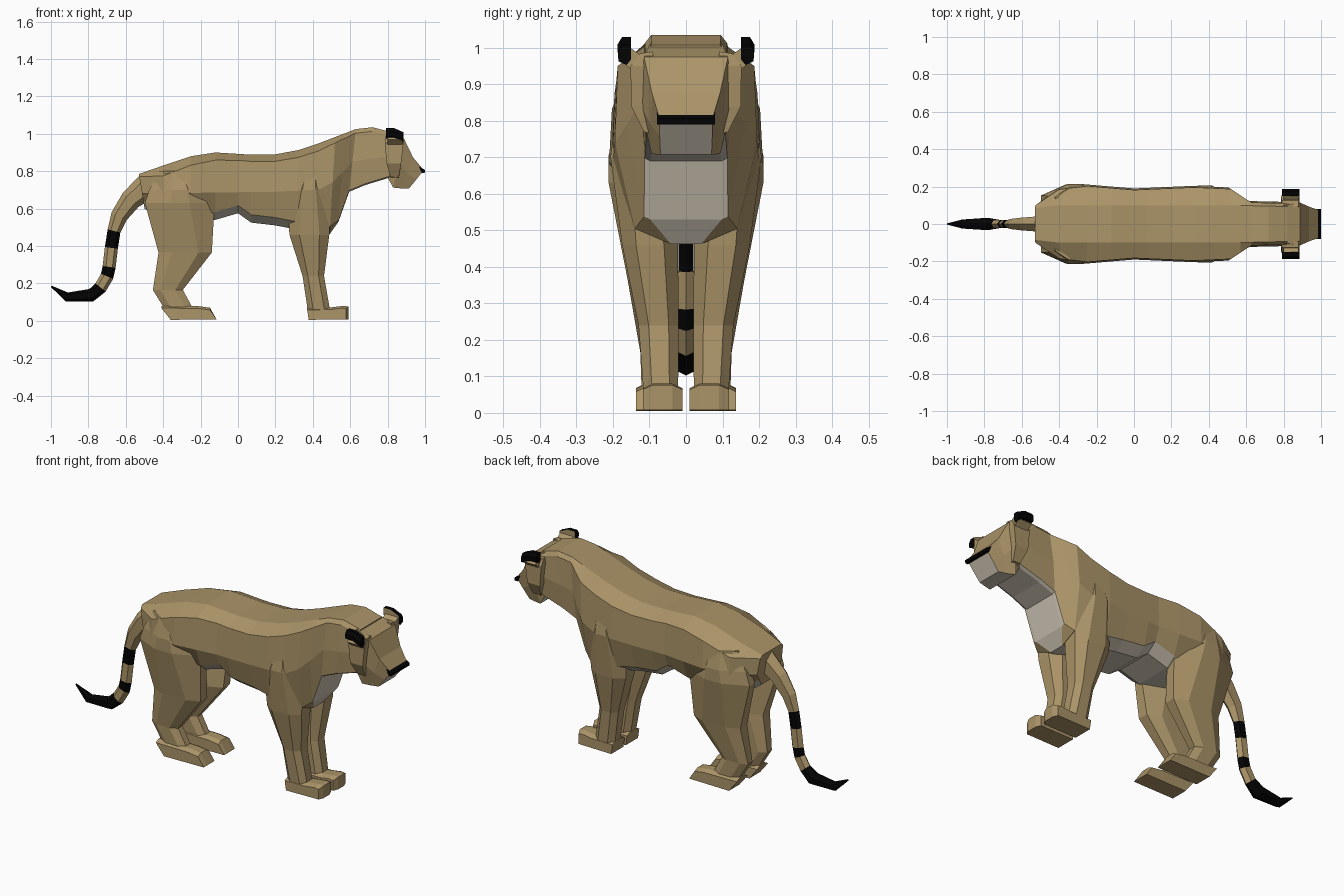
import bpy, bmesh, math
from mathutils import Vector

if "Cube" in bpy.data.objects:
    bpy.data.objects.remove(bpy.data.objects["Cube"])


def material(name, rgb):
    m = bpy.data.materials.new(name)
    m.diffuse_color = (*rgb, 1)
    m.use_nodes = True
    m.node_tree.nodes["Principled BSDF"].inputs["Base Color"].default_value = m.diffuse_color
    return m


MATS = [material("tan_fur", (0.405, 0.295, 0.138)),
        material("pale_fur", (0.60, 0.54, 0.44)),
        material("black_fur", (0.001, 0.001, 0.001))]
TAN, PALE, BLACK = 0, 1, 2


def loft(name, rings, rule=lambda band, side: TAN, caps=(TAN, TAN), mirror=False):
    """Skin a row of equal rings; rule picks the colour of each face."""
    bm = bmesh.new()
    vs = [[bm.verts.new(p) for p in r] for r in rings]
    n = len(rings[0])
    for i in range(len(rings) - 1):
        for j in range(n):
            k = (j + 1) % n
            f = bm.faces.new((vs[i][j], vs[i][k], vs[i + 1][k], vs[i + 1][j]))
            f.material_index = rule(i, j)
    for ring, c in ((vs[0], caps[0]), (vs[-1], caps[1])):
        bm.faces.new(ring).material_index = c
    bmesh.ops.recalc_face_normals(bm, faces=bm.faces[:])
    me = bpy.data.meshes.new(name)
    bm.to_mesh(me)
    bm.free()
    for m in MATS:
        me.materials.append(m)
    ob = bpy.data.objects.new(name, me)
    bpy.context.collection.objects.link(ob)
    if mirror:
        mod = ob.modifiers.new("mirror", 'MIRROR')
        mod.use_axis = (False, True, False)
    return ob


def curve(*keys):
    """Piecewise straight curve through (position, value) keys."""
    def at(x):
        for (x0, v0), (x1, v1) in zip(keys, keys[1:]):
            if x <= x1:
                return v0 + (v1 - v0) * (x - x0) / (x1 - x0)
        return keys[-1][1]
    return at


def symmetric(half):
    """Close a half ring (top to bottom) by mirroring it across y = 0."""
    return half + [(x, -y, z) for x, y, z in reversed(half)]


def octagon(z, x0, x1, y0, y1, c=0.25):
    """Level chamfered rectangle, used for the legs."""
    a, b = (x1 - x0) * c, (y1 - y0) * c
    return [(x0 + a, y0, z), (x1 - a, y0, z), (x1, y0 + b, z), (x1, y1 - b, z),
            (x1 - a, y1, z), (x0 + a, y1, z), (x0, y1 - b, z), (x0, y0 + b, z)]


# Body and neck: outline curves sampled along the spine
back = curve((-.53, .785), (-.4, .83), (-.25, .88), (-.12, .9), (.07, .888), (.2, .89),
             (.32, .912), (.43, .948), (.63, 1.025), (.72, 1.035), (.82, 1.008))
drop = curve((-.53, .015), (-.4, .055), (0, .035), (.43, .04), (.63, .022), (.82, .022))
width = curve((-.53, .1), (-.4, .185), (-.25, .203), (0, .182), (.32, .196), (.52, .187),
              (.63, .115), (.82, .11))
flank = curve((-.53, .68), (.2, .69), (.43, .70), (.52, .74), (.63, .85), (.82, .88))
belly = curve((-.53, .60), (-.4, .53), (-.12, .54), (0, .575), (.07, .525), (.2, .51),
              (.43, .465), (.52, .463), (.57, .53), (.63, .69), (.82, .765))
belly_width = curve((-.53, .08), (-.25, .13), (-.12, .16), (.2, .16), (.32, .167), (.43, .155),
                    (.52, .14), (.57, .115), (.82, .108))
slant = curve((-.53, .03), (-.4, 0), (.43, 0), (.52, -.03), (.72, -.04), (.82, -.01))

body_rings = []
for x in (-.53, -.4, -.25, -.12, 0, .07, .2, .32, .43, .52, .57, .63, .72, .82):
    top, low, w, wb = back(x), belly(x), width(x), belly_width(x)
    lift = .042 if x < .55 else .008
    inner = .3 if .4 < x < .55 else .65 if x < .55 else .85
    half = [(min(.1, w * .85), top), (w, top - drop(x)), (w + .008, flank(x)),
            (wb, low + lift), (wb * inner, low)]
    body_rings.append(symmetric(
        [(x + slant(x) * (top - z) / (top - low), y, z) for y, z in half]))
loft("body", body_rings,
     lambda i, j: PALE if j == 4 or (j in (3, 5) and i not in (7, 8, 9)) else TAN)

# Head: upper and lower (x, half width, z) of each section, pale muzzle front and jaw
rings = []
for top, bot, bulge in (((.80, .10, 1.01), (.80, .095, .765), .012),
                        ((.887, .115, .975), (.83, .095, .712), .01),
                        ((.935, .093, .875), (.87, .082, .708), .004),
                        ((.993, .072, .805), (.915, .07, .708), 0)):
    mid = (Vector(top) + Vector(bot)) / 2
    mid.y = max(top[1], bot[1]) + bulge
    rings.append(symmetric([top, tuple(mid), bot]))
loft("head", rings, lambda i, j: PALE if j == 2 else TAN, (TAN, PALE))

# Nose bar
loft("nose", [[(.965, y, .828), (.982, y, .79), (.998, y, .79), (1.0, y, .806)]
              for y in (-.08, .08)], lambda i, j: BLACK, (BLACK, BLACK))


def slab(x0, x1, y0, y1, z0, z1):
    """Four-sided ring with its inner edge at z0 and outer edge at z1."""
    return [(x0, y0, z0), (x1, y0, z0), (x1, y1, z1), (x0, y1, z1)]


# Cheek ruffs and ears
loft("cheek", [slab(.815, .86, .08, .115, .76, .77),
               slab(.795, .872, .09, .15, .84, .84),
               slab(.785, .885, .09, .152, .95, .95),
               slab(.79, .88, .09, .125, .99, .985)], mirror=True)
loft("ear", [slab(.80, .88, .11, .15, .97, .94),
             slab(.80, .88, .152, .182, 1.0, .968)], mirror=True)


def ear_ring(x, dz):
    return [(x, y, z + dz) for y, z in
            ((.151, .99), (.151, 1.03), (.175, 1.03), (.187, 1.01), (.185, .985), (.163, .975))]


# Black ear tips, tan on the inner side
loft("ear_tip", [ear_ring(.79, 0), ear_ring(.835, 0), ear_ring(.885, -.022)],
     lambda i, j: TAN if j == 0 else BLACK, (BLACK, BLACK), True)

# Legs: height, x range, y range, chamfer; the tops sink into the body
loft("front_leg", [octagon(*r) for r in (
    (.82, .32, .46, .06, .19, .35), (.70, .26, .50, .05, .207, .35),
    (.46, .275, .488, .022, .175), (.24, .345, .46, .02, .13),
    (.01, .38, .50, .022, .113))], mirror=True)
loft("hind_leg", [octagon(*r) for r in (
    (.80, -.42, -.22, .06, .19, .35), (.70, -.475, -.15, .05, .213, .38),
    (.63, -.498, -.125, .045, .212, .36), (.365, -.425, -.14, .04, .16),
    (.165, -.455, -.295, .045, .125), (.01, -.36, -.21, .05, .12))], mirror=True)


def foot(name, profile, y0, y1):
    """Extrude a side profile across the foot, with slightly tucked edges."""
    rings = []
    for t, tuck in ((0, .012), (.25, 0), (.75, 0), (1, .012)):
        rings.append([(x - tuck * (x > 0.55), y0 + (y1 - y0) * t, z - tuck * (z > .03))
                      for x, z in profile])
    loft(name, rings, mirror=True)


foot("front_foot", [(.378, .005), (.37, .07), (.50, .072), (.565, .08), (.59, .076), (.59, .008)],
     .01, .118)
foot("hind_foot", [(-.36, .005), (-.41, .08), (-.21, .078), (-.15, .07), (-.115, .008)],
     .042, .137)

# Tail: centre line with thickness and width from curves
path = [Vector((x, 0, z)) for x, z in (
    (-.48, .725), (-.575, .645), (-.635, .56), (-.663, .48), (-.677, .39), (-.689, .288),
    (-.70, .238), (-.735, .178), (-.785, .136), (-.915, .127), (-.998, .184))]
thick = curve((0, .07), (1, .056), (3, .035), (8, .035), (9, .025), (10, .004))
breadth = curve((0, .048), (3, .024), (7, .026), (8, .038), (9, .028), (10, .004))
tail_rings = []
for i, p in enumerate(path):
    d = (path[min(i + 1, len(path) - 1)] - path[max(i - 1, 0)]).normalized()
    side = Vector((-d.z, 0, d.x)) * thick(i)
    tail_rings.append([p + side * math.cos(t) + Vector((0, breadth(i) * math.sin(t), 0))
                       for t in (math.pi / 3 * k for k in range(6))])
loft("tail", tail_rings, lambda i, j: BLACK if i in (3, 5) or i >= 7 else TAN, (TAN, BLACK))
